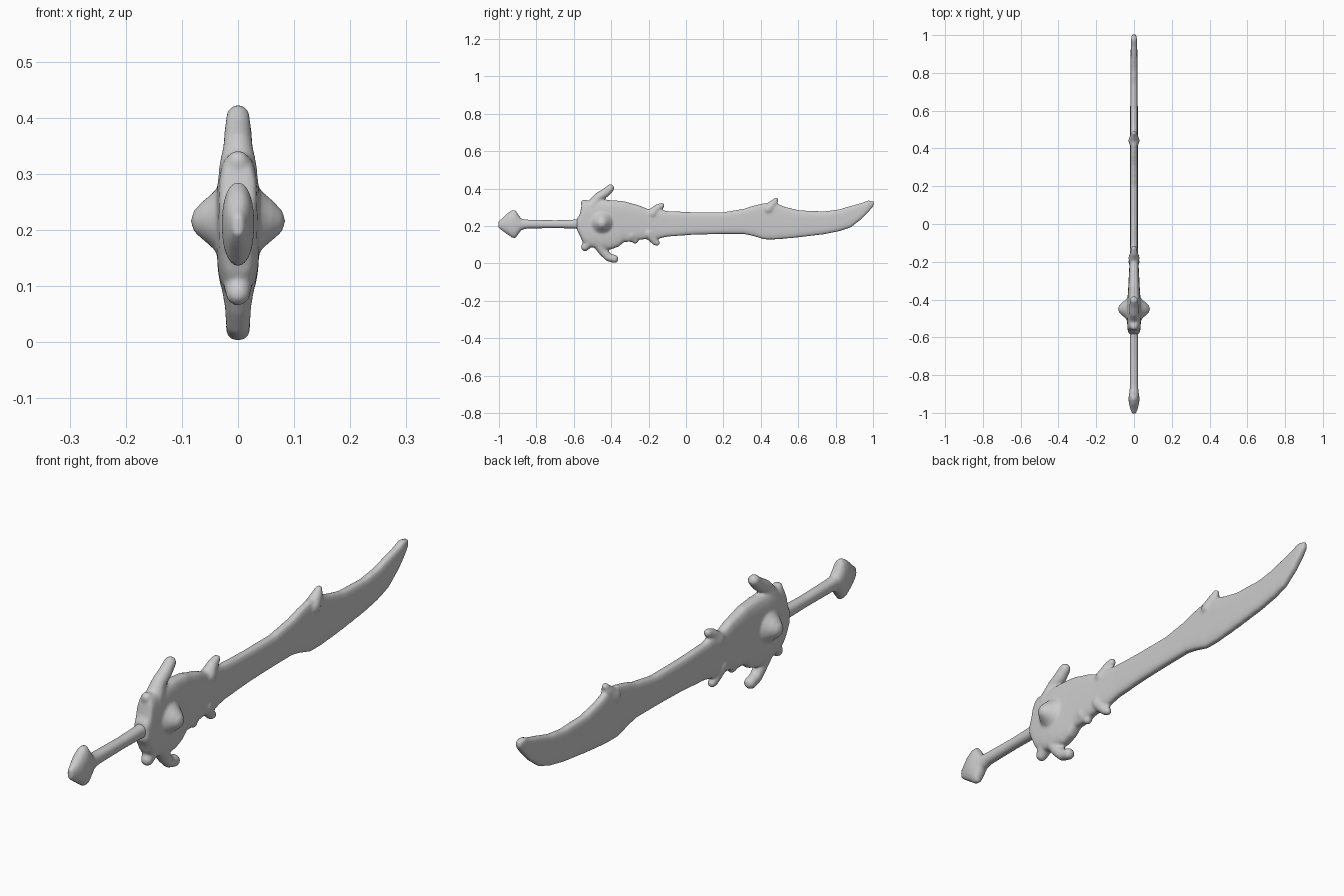
import bpy, bmesh
from math import sin, cos, tau, copysign
from mathutils import Vector, Matrix

default = bpy.data.objects.get("Cube")
if default:
    bpy.data.objects.remove(default, do_unlink=True)

metal = bpy.data.materials.new("grey_metal")
metal.use_nodes = True
grey = (0.6, 0.6, 0.6, 1)
metal.diffuse_color = grey
metal.node_tree.nodes["Principled BSDF"].inputs["Base Color"].default_value = grey


def power(value, exponent):
    return copysign(abs(value) ** exponent, value)


def loft(bm, stations, flatness=0.6, sides=32):
    """Skin rounded sections given as (y, low z, high z, half width)."""
    rings = []
    for y, low, high, width in stations:
        middle, half = (low + high) / 2, (high - low) / 2
        rings.append([bm.verts.new((width * power(cos(tau * i / sides), flatness), y,
                                    middle + half * power(sin(tau * i / sides), flatness)))
                      for i in range(sides)])
    for a, b in zip(rings, rings[1:]):
        for i in range(sides):
            j = (i + 1) % sides
            bm.faces.new((a[i], a[j], b[j], b[i]))
    bm.faces.new(rings[0])
    bm.faces.new(rings[-1])


def spike(bm, path):
    """Tapered round limb through (x, y, z, radius) points."""
    for *point, radius in path:
        bmesh.ops.create_icosphere(bm, subdivisions=3, radius=radius,
                                   matrix=Matrix.Translation(point))
    for start, end in zip(path, path[1:]):
        a, b = Vector(start[:3]), Vector(end[:3])
        turn = (b - a).to_track_quat('Z', 'Y').to_matrix().to_4x4()
        bmesh.ops.create_cone(bm, cap_ends=True, segments=24, radius1=start[3],
                              radius2=end[3], depth=(b - a).length,
                              matrix=Matrix.Translation((a + b) / 2) @ turn)


def flat_spike(bm, *path):
    """Limb lying in the plane of the blade, as (y, z, radius) points."""
    spike(bm, [(0, *point) for point in path])


def finish(bm, name):
    """Fuse overlapping pieces into one soft skin."""
    bmesh.ops.recalc_face_normals(bm, faces=bm.faces)
    mesh = bpy.data.meshes.new(name)
    bm.to_mesh(mesh)
    bm.free()
    mesh.materials.append(metal)
    mesh.shade_smooth()
    part = bpy.data.objects.new(name, mesh)
    bpy.context.collection.objects.link(part)
    fuse = part.modifiers.new("fuse", 'REMESH')
    fuse.mode = 'VOXEL'
    fuse.voxel_size = 0.006
    fuse.use_smooth_shade = True
    soften = part.modifiers.new("soften", 'SMOOTH')
    soften.factor = 0.5
    soften.iterations = 4


# Handle: faceted pommel running into a round grip
handle = bmesh.new()
loft(handle, [
    (-1.003, .19, .225, .01), (-.98, .172, .243, .019), (-.955, .155, .268, .026),
    (-.93, .137, .284, .029), (-.912, .135, .285, .028), (-.897, .155, .262, .026),
    (-.88, .178, .238, .023), (-.85, .186, .234, .022), (-.7, .188, .231, .021),
    (-.6, .186, .234, .022), (-.54, .18, .24, .024)], flatness=0.9)
finish(handle, "handle")

# Blade flowing out of the guard
blade = bmesh.new()
guard_sections = [
    (-.582, .175, .24, .028), (-.568, .15, .262, .032), (-.556, .12, .32, .034),
    (-.54, .1, .335, .035), (-.5, .085, .338, .038), (-.45, .075, .338, .038),
    (-.4, .075, .338, .035), (-.36, .09, .335, .032), (-.33, .115, .332, .03),
    (-.29, .115, .32, .028), (-.25, .126, .31, .026), (-.21, .13, .292, .024),
    (-.15, .132, .29, .022), (-.1, .143, .279, .02)]
blade_sections = [
    (.05, .154, .273, .02), (.2, .157, .273, .02), (.31, .157, .292, .02),
    (.36, .146, .308, .02), (.42, .128, .322, .02), (.48, .128, .322, .02),
    (.53, .132, .302, .02), (.61, .14, .283, .02), (.74, .156, .278, .019),
    (.82, .172, .289, .019), (.88, .192, .307, .018), (.94, .238, .323, .017),
    (.975, .275, .337, .016), (1.003, .308, .33, .011)]
loft(blade, guard_sections + blade_sections)

# Curved guard horns, above and below
flat_spike(blade, (-.5, .305, .035), (-.47, .352, .026), (-.43, .378, .024), (-.404, .402, .021))
flat_spike(blade, (-.47, .11, .032), (-.445, .065, .024), (-.415, .033, .022), (-.383, .024, .022))
# Short rear corners of the guard
flat_spike(blade, (-.52, .3, .03), (-.543, .322, .02))
flat_spike(blade, (-.51, .12, .03), (-.54, .087, .022))
# Thorns along the edges, and the hook on the back of the blade
flat_spike(blade, (-.18, .265, .03), (-.155, .295, .02), (-.129, .309, .015))
flat_spike(blade, (-.2, .16, .03), (-.165, .115, .018), (-.156, .11, .016))
flat_spike(blade, (-.29, .15, .03), (-.272, .122, .017))
flat_spike(blade, (.44, .29, .03), (.47, .322, .02), (.481, .34, .013))

# Blunt side studs
for side in (-1, 1):
    spike(blade, [(0, -.45, .217, .068), (side * .03, -.45, .217, .048),
                  (side * .05, -.45, .216, .034), (side * .062, -.45, .213, .022)])
finish(blade, "blade_and_guard")
